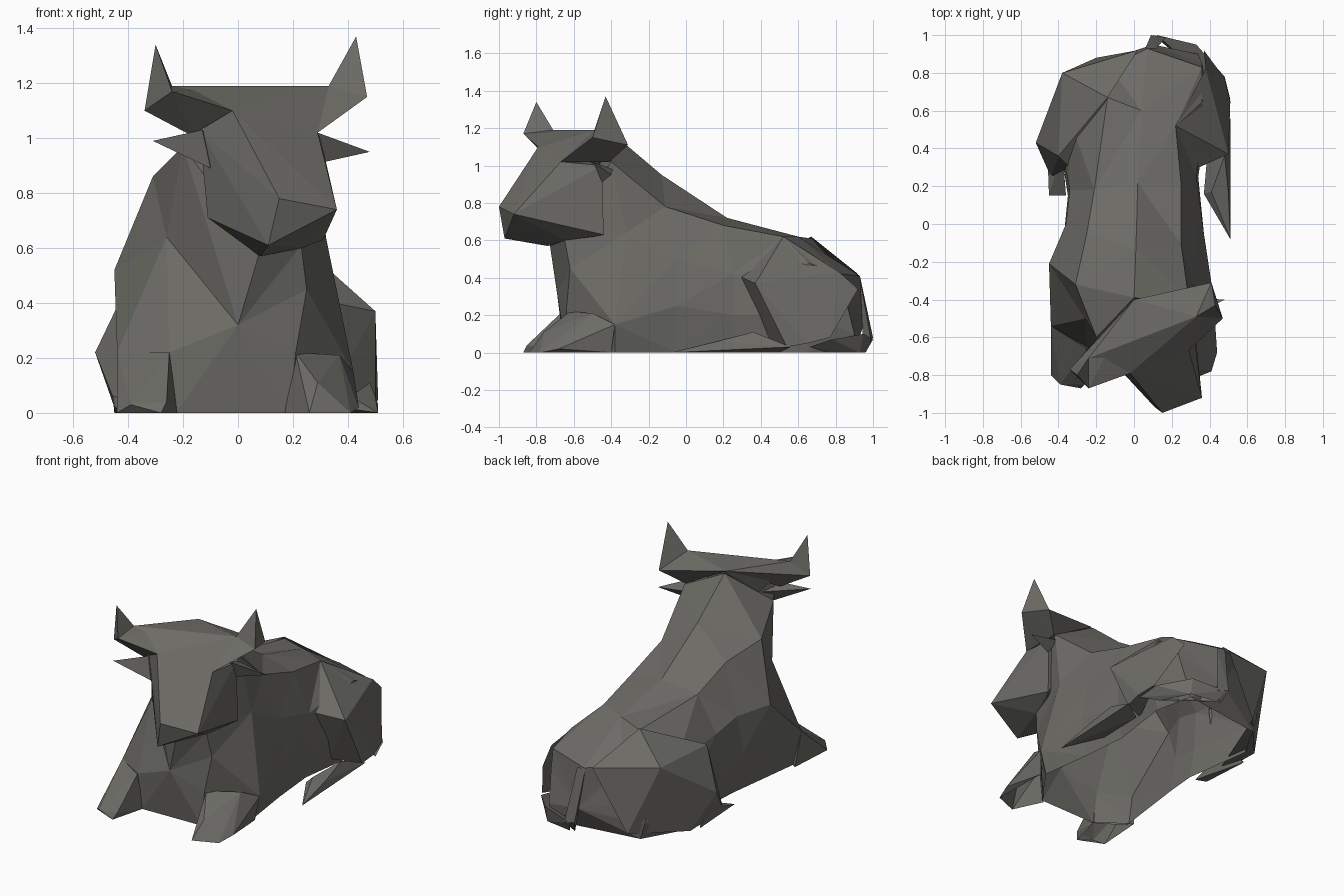
import bpy, bmesh

mat = bpy.data.materials.new("dark_stone")
mat.diffuse_color = (0.15, 0.147, 0.132, 1)


def finish(name, bm, inner=0):
    """Open the underside, drop faces turned into the body, make the object."""
    bmesh.ops.recalc_face_normals(bm, faces=bm.faces[:])
    drop = [f for f in bm.faces if max(v.co.z for v in f.verts) < 0.001
            or f.normal.x * inner > 0.3]
    bmesh.ops.delete(bm, geom=drop, context='FACES')
    me = bpy.data.meshes.new(name)
    bm.to_mesh(me)
    bm.free()
    me.materials.append(mat)
    bpy.context.collection.objects.link(bpy.data.objects.new(name, me))


def facet(name, *pts, inner=0):
    """Faceted solid: convex hull of a few corner points."""
    bm = bmesh.new()
    for p in pts:
        bm.verts.new(p)
    bmesh.ops.convex_hull(bm, input=bm.verts[:])
    bmesh.ops.delete(bm, geom=[v for v in bm.verts if not v.link_faces], context='VERTS')
    finish(name, bm, inner)


def loft(name, rings, front, rear):
    """Triangulated skin through rings, closed by a pole at each end."""
    bm = bmesh.new()
    loops = []
    for top, up_r, side_r, low_r, low_l, side_l, up_l in rings:
        feet = [(x * 0.9, y, 0) for x, y, z in (low_r, low_l)]
        loops.append([bm.verts.new(p) for p in
                      (top, up_r, side_r, low_r, *feet, low_l, side_l, up_l)])
    n = len(loops[0])
    for a, b in zip(loops, loops[1:]):
        for i in range(n):
            j = (i + 1) % n
            bm.faces.new((a[i], a[j], b[j], b[i]))
    for ring, pole in ((loops[0], front), (loops[-1], rear)):
        p = bm.verts.new(pole)
        for i in range(n):
            bm.faces.new((ring[i], ring[(i + 1) % n], p))
    bmesh.ops.triangulate(bm, faces=bm.faces[:])
    finish(name, bm)


# torso: chest, neck, shoulders, waist, hips, rump
loft("torso", [
    [(.08, -.73, .59), (.23, -.65, .61), (.25, -.62, .45), (.21, -.64, .22),
     (-.25, -.65, .22), (-.26, -.5, .64), (-.2, -.6, .97)],
    [(0, -.39, 1.17), (.29, -.4, 1.02), (.32, -.32, .64), (.42, -.38, .15),
     (-.44, -.54, .22), (-.45, -.21, .52), (-.31, -.32, .86)],
    [(.01, -.13, .95), (.25, -.11, .78), (.33, -.05, .5), (.37, -.05, .25),
     (-.37, -.05, .25), (-.36, 0, .5), (-.25, -.05, .8)],
    [(.02, .22, .72), (.25, .2, .68), (.33, .25, .42), (.34, .25, .2),
     (-.35, .15, .2), (-.34, .18, .45), (-.21, .18, .67)],
    [(.04, .6, .62), (.22, .52, .62), (.36, .65, .48), (.4, .65, .2),
     (-.42, .6, .2), (-.36, .62, .42), (-.14, .67, .61)],
    [(.07, .93, .41), (.36, .83, .42), (.36, .85, .3), (.34, .9, .1),
     (-.28, .82, .1), (-.3, .8, .25), (-.13, .83, .44)],
], (0, -.69, .32), (.1, .95, .15))

# head, turned to one side
facet("head", (.15, -1, .78), (.36, -.92, .74), (.11, -.97, .61), (.23, -.65, .6),
      (.08, -.74, .57), (-.11, -.7, .71), (-.02, -.79, 1.1), (.29, -.67, 1.02),
      (-.14, -.7, 1.03), (-.11, -.72, .89), (.3, -.45, 1), (.31, -.44, .63), (.05, -.45, 1))
facet("brow", (-.24, -.71, 1.19), (0, -.4, 1.18), (.33, -.49, 1.19), (.29, -.67, 1.02),
      (-.02, -.79, 1.1), (.1, -.46, 1), (-.1, -.6, 1))
facet("left_horn_base", (-.34, -.77, 1.1), (-.24, -.87, 1.17), (-.24, -.71, 1.19),
      (-.02, -.79, 1.1), (-.17, -.71, 1.01), (0, -.4, 1.18))
facet("right_horn_base", (.47, -.5, 1.15), (.33, -.49, 1.19), (.41, -.31, 1.11),
      (0, -.4, 1.18), (.29, -.67, 1.02), (.29, -.41, 1.02))

# horns and ears
facet("left_horn", (-.3, -.8, 1.34), (-.34, -.77, 1.1), (-.24, -.87, 1.17), (-.24, -.71, 1.19))
facet("right_horn", (.43, -.43, 1.37), (.47, -.5, 1.15), (.33, -.49, 1.19), (.41, -.31, 1.11))
facet("left_ear", (-.31, -.82, .99), (-.13, -.72, 1.03), (-.1, -.74, .89), (-.08, -.63, .98))
facet("right_ear", (.48, -.4, .95), (.29, -.5, 1.02), (.3, -.45, .91), (.28, -.39, .98))

# folded front legs
facet("right_front_leg", (.17, -.65, 0), (.21, -.62, .22), (.37, -.5, .21), (.42, -.38, .15),
      (.44, -.68, .02), (.41, -.78, 0), (.26, -.84, 0), (.29, -.76, .11), (.4, -.4, 0))
facet("left_front_leg", (-.22, -.64, 0), (-.25, -.66, .22), (-.44, -.54, .22), (-.44, -.8, 0),
      (-.39, -.85, .03), (-.28, -.87, 0), (-.26, -.85, .04), (-.42, -.5, 0))

# haunches
facet("right_haunch", (.22, .52, .62), (.3, .28, .41), (.5, .37, .37), (.38, .82, .43),
      (.51, .65, .05), (.5, .54, .03), (.48, .77, .08), (.33, .45, .05), (.37, .92, .34),
      inner=-1)
facet("left_haunch", (-.52, .43, .22), (-.38, .8, .48), (-.4, .36, .47), (-.14, .67, .62),
      (-.34, .3, .42), (-.44, .25, .02), (-.45, .6, .02), (-.2, .88, .04), (.02, .92, .42),
      inner=1)

# hind feet
facet("right_hind_foot", (.51, -.08, 0), (.41, .17, .06), (.5, .17, .06), (.48, .36, .11),
      (.51, .56, .03), (.4, .5, 0), (.37, .16, .02))
facet("left_hind_foot", (-.45, .15, .02), (-.36, .15, 0), (-.46, .42, .1),
      (-.38, .4, .12), (-.45, .5, 0))

# tail hanging down the rump, then curled to the right
facet("tail", (.06, .93, .41), (.12, .93, .4), (.09, 1, .08), (.17, .99, .06), (.12, .95, 0))
facet("tail_tip", (.12, 1, .07), (.33, .95, .1), (.33, .93, 0), (.48, .78, .07),
      (.51, .66, .03), (.42, .75, 0), (.15, .96, 0))
